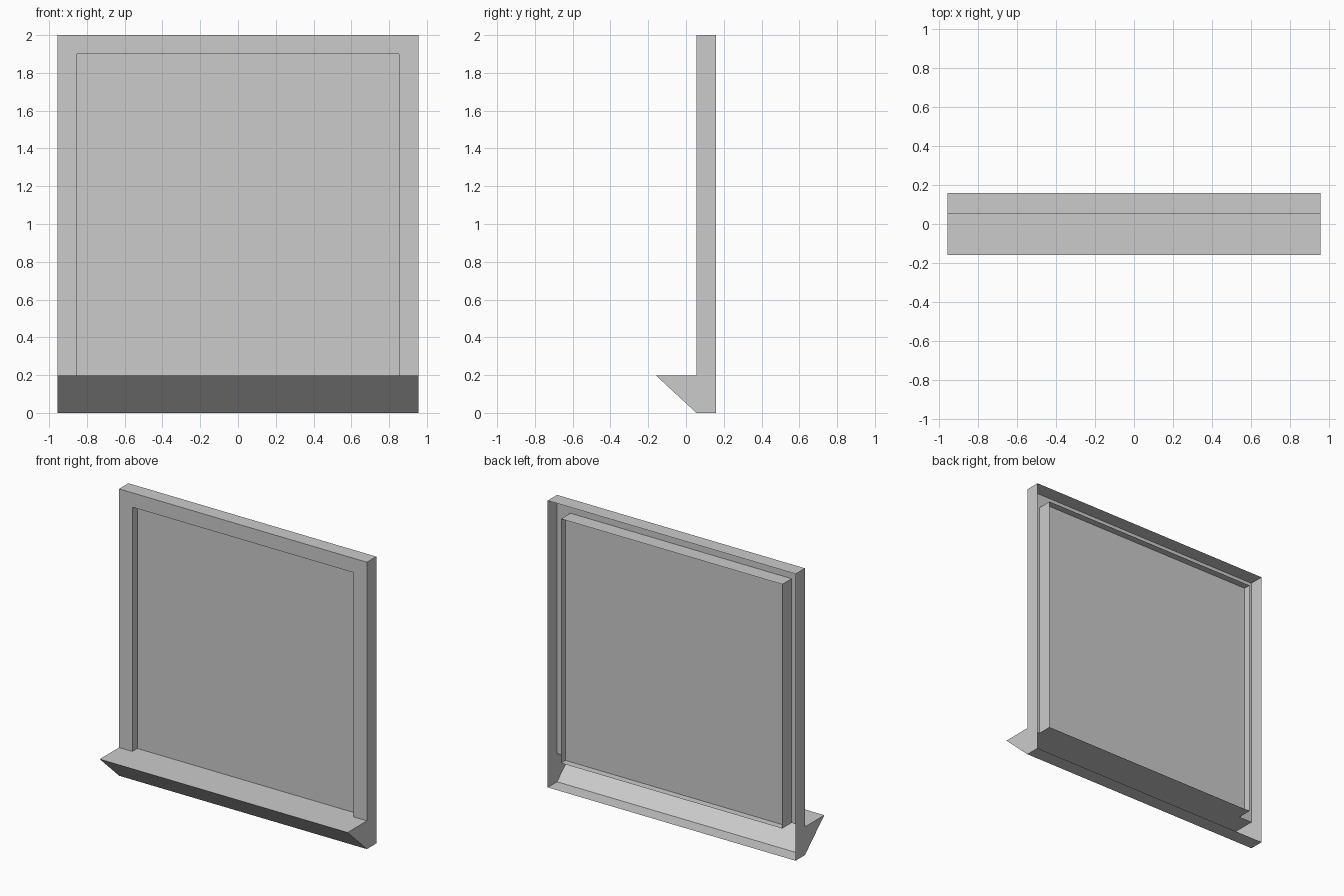
import bpy
import bmesh

if "Cube" in bpy.data.objects:
    bpy.data.objects.remove(bpy.data.objects["Cube"], do_unlink=True)

HALF_W, TOP = 0.956, 2.0              # outer casing
OPEN_W, OPEN_TOP = 0.853, 1.9         # recessed opening
LIP_Y, FRONT_Y, BACK_Y = -0.158, 0.055, 0.158
LIP_Z = 0.197
PANEL_Y = 0.109

grey = bpy.data.materials.new("light grey")
grey.use_nodes = True
grey.diffuse_color = (0.6, 0.6, 0.6, 1)
grey.node_tree.nodes["Principled BSDF"].inputs["Base Color"].default_value = (0.6, 0.6, 0.6, 1)


def sheet(name, polygons):
    """Thin sheet part made of flat polygons, welded along shared edges."""
    bm = bmesh.new()
    for points in polygons:
        bm.faces.new([bm.verts.new(p) for p in points])
    bmesh.ops.remove_doubles(bm, verts=bm.verts, dist=0.0001)
    mesh = bpy.data.meshes.new(name)
    bm.to_mesh(mesh)
    bm.free()
    mesh.materials.append(grey)
    obj = bpy.data.objects.new(name, mesh)
    bpy.context.collection.objects.link(obj)
    return obj


def strip(a, b, w):
    """Quad across the width between two (y, z) points."""
    return [(-w, *a), (w, *a), (w, *b), (-w, *b)]


# Side walls, including the triangular ends of the lip
profile = [(BACK_Y, 0), (BACK_Y, TOP), (FRONT_Y, TOP),
           (FRONT_Y, LIP_Z), (LIP_Y, LIP_Z), (FRONT_Y, 0)]
sheet("side_walls", [[(HALF_W, *p) for p in profile],
                     [(-HALF_W, *p) for p in reversed(profile)]])

# Top, bottom and lip
sheet("top_wall", [strip((FRONT_Y, TOP), (BACK_Y, TOP), HALF_W)])
sheet("bottom_wall", [strip((BACK_Y, 0), (FRONT_Y, 0), HALF_W)])
sheet("lip", [strip((FRONT_Y, 0), (LIP_Y, LIP_Z), HALF_W),
              strip((LIP_Y, LIP_Z), (FRONT_Y, LIP_Z), HALF_W)])

# Front border around the opening
outer = [(-HALF_W, LIP_Z), (-HALF_W, TOP), (HALF_W, TOP), (HALF_W, LIP_Z)]
inner = [(-OPEN_W, LIP_Z), (-OPEN_W, OPEN_TOP), (OPEN_W, OPEN_TOP), (OPEN_W, LIP_Z)]
sheet("front_border", [[(x, FRONT_Y, z) for x, z in
                        (outer[i], inner[i], inner[i + 1], outer[i + 1])]
                       for i in range(3)])

# Walls of the opening, running through to the back
walls = []
for i in range(4):
    (x1, z1), (x2, z2) = inner[i], inner[(i + 1) % 4]
    walls.append([(x1, FRONT_Y, z1), (x1, BACK_Y, z1), (x2, BACK_Y, z2), (x2, FRONT_Y, z2)])
sheet("opening_walls", walls)

# Panel set halfway into the opening
sheet("panel", [strip((PANEL_Y, LIP_Z), (PANEL_Y, OPEN_TOP), OPEN_W)])
